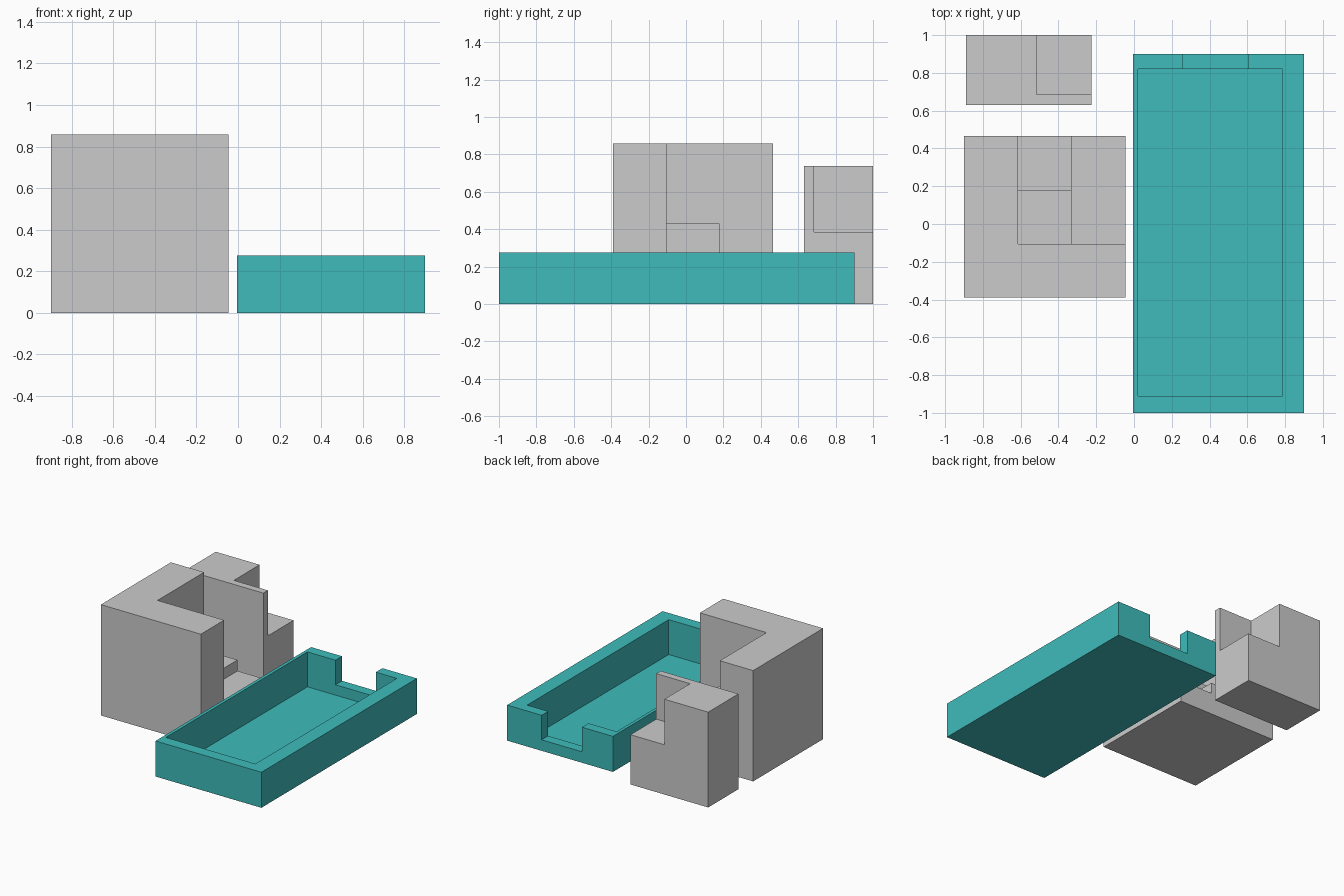
import bpy

if "Cube" in bpy.data.objects:
    bpy.data.objects.remove(bpy.data.objects["Cube"])

BIG = 1.5  # cutters that run out of the solid reach to here


def box(name, x, y, z):
    """Axis-aligned box from three (min, max) ranges."""
    bpy.ops.mesh.primitive_cube_add(size=1, location=[sum(r) / 2 for r in (x, y, z)])
    ob = bpy.context.object
    ob.name = ob.data.name = name
    ob.scale = [r[1] - r[0] for r in (x, y, z)]
    bpy.ops.object.transform_apply(location=False, rotation=False, scale=True)
    return ob


def cut(ob, *ranges):
    """Subtract a box from ob, applying the boolean at once."""
    cutter = box("cutter", *ranges)
    cutter.hide_render = True
    mod = ob.modifiers.new("cut", 'BOOLEAN')
    mod.operation = 'DIFFERENCE'
    mod.solver = 'EXACT'
    mod.object = cutter
    bpy.context.view_layer.objects.active = ob
    bpy.ops.object.modifier_apply(modifier=mod.name)
    bpy.data.objects.remove(cutter, do_unlink=True)


# Shallow open tray with uneven rims, thin floor and a notch in the back wall
tray = box("tray", (-0.005, 0.90), (-1.0, 0.90), (0, 0.275))
cut(tray, (0.02, 0.785), (-0.91, 0.82), (0.005, BIG))
cut(tray, (0.26, 0.605), (0.75, BIG), (0.085, BIG))
teal = bpy.data.materials.new("teal")
teal.diffuse_color = (0.05, 0.5, 0.5, 1)
teal.use_nodes = True
teal.node_tree.nodes["Principled BSDF"].inputs["Base Color"].default_value = teal.diffuse_color
tray.data.materials.append(teal)

# Large block: L-shaped full-height walls around a descending stepped corner
large = box("large_stepped_block", (-0.90, -0.045), (-0.39, 0.465), (0, 0.857))
cut(large, (-0.615, BIG), (-0.105, BIG), (0.43, BIG))
cut(large, (-0.615, BIG), (0.18, BIG), (0.255, BIG))
cut(large, (-0.33, BIG), (-0.105, BIG), (0.17, BIG))

# Small block: one upper corner removed, leaving a thin front wall
small = box("small_notched_block", (-0.89, -0.225), (0.63, 1.0), (0, 0.737))
cut(small, (-0.515, BIG), (0.685, BIG), (0.385, BIG))
